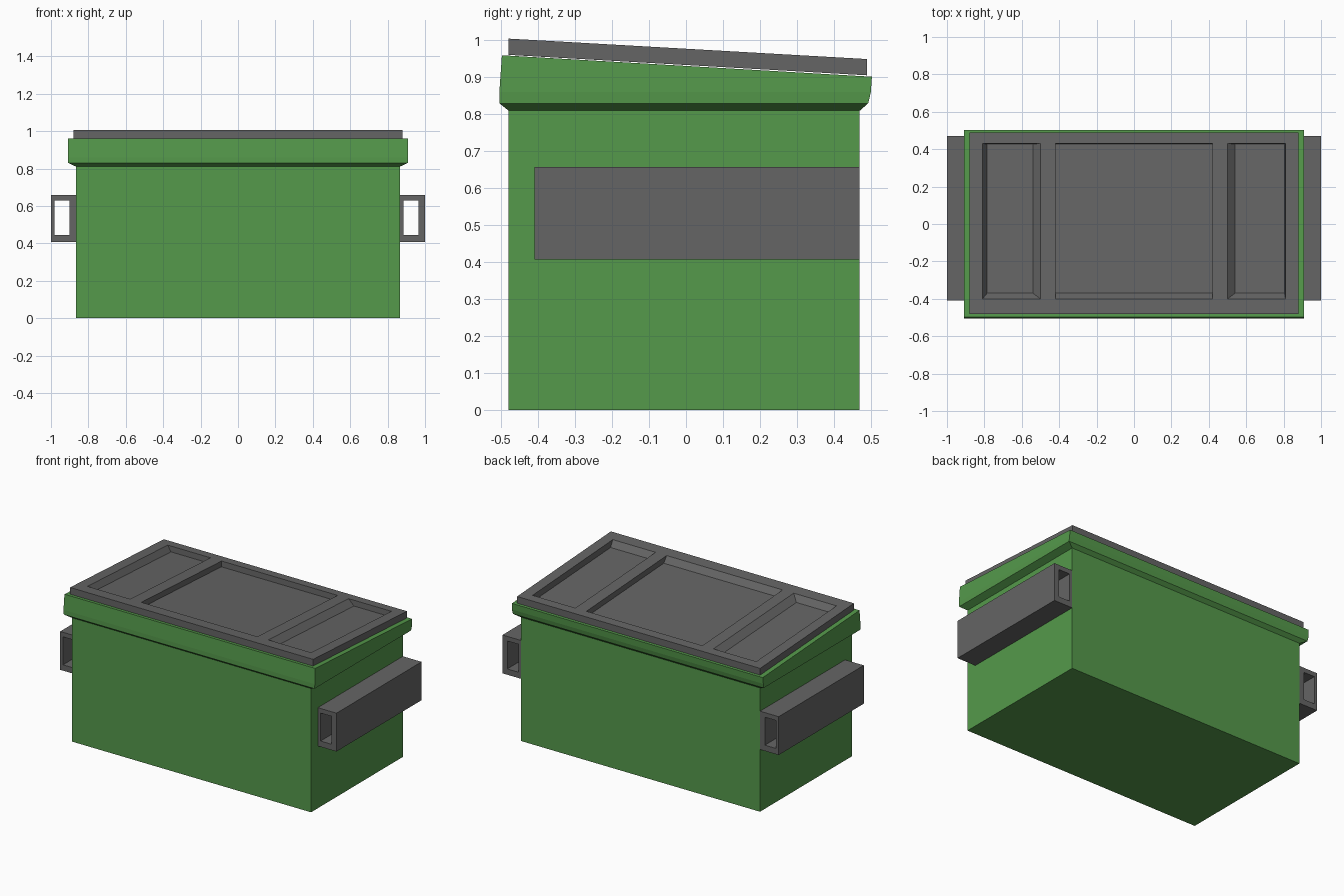
import bpy, bmesh

if "Cube" in bpy.data.objects:
    bpy.data.objects.remove(bpy.data.objects["Cube"])


def finish(bm, name, mat=None):
    bmesh.ops.remove_doubles(bm, verts=bm.verts, dist=0.0005)
    bmesh.ops.recalc_face_normals(bm, faces=bm.faces)
    me = bpy.data.meshes.new(name)
    bm.to_mesh(me)
    bm.free()
    ob = bpy.data.objects.new(name, me)
    bpy.context.collection.objects.link(ob)
    if mat:
        me.materials.append(mat)
    return ob


def material(name, rgb):
    m = bpy.data.materials.new(name)
    m.diffuse_color = (*rgb, 1)
    m.use_nodes = True
    m.node_tree.nodes["Principled BSDF"].inputs["Base Color"].default_value = m.diffuse_color
    return m


green = material("green_paint", (0.09, 0.32, 0.07))
grey = material("grey_plastic", (0.13, 0.13, 0.13))


def loop(bm, hx, y0, y1, z0, z1):
    """Rectangular ring: half width, front/back y, front/back height."""
    pts = [(-hx, y0, z0), (hx, y0, z0), (hx, y1, z1), (-hx, y1, z1)]
    return [bm.verts.new(p) for p in pts]


# Bin body: open shell lofted from rectangular rings, with flared sloping rim
bm = bmesh.new()
profile = [
    (0.865, -0.48, 0.47, 0.0, 0.0),
    (0.865, -0.48, 0.47, 0.81, 0.81),
    (0.908, -0.505, 0.493, 0.83, 0.83),
    (0.910, -0.505, 0.500, 0.86, 0.86),
    (0.908, -0.498, 0.503, 0.96, 0.902),
    (0.845, -0.46, 0.45, 0.957, 0.905),
    (0.845, -0.46, 0.45, 0.03, 0.03),
]
rings = [loop(bm, *p) for p in profile]
for a, b in zip(rings, rings[1:]):
    for i in range(4):
        j = (i + 1) % 4
        bm.faces.new((a[i], a[j], b[j], b[i]))
bm.faces.new(rings[0])
bm.faces.new(rings[-1])
finish(bm, "bin_body", green)

# Lid: sloping slab with three sunken panels separated by two flat ribs
XS = [-0.88, -0.81, -0.50, -0.42, 0.42, 0.50, 0.81, 0.88]
YS = [-0.48, -0.40, 0.43, 0.49]
THICK, DEPTH = 0.044, 0.037
# panel column -> floor left and right x
PANELS = {1: (-0.785, -0.54), 3: (-0.42, 0.42), 5: (0.54, 0.805)}

bm = bmesh.new()


def lid_point(x, y, drop=0.0):
    return bm.verts.new((x, y, 1.005 - 0.057 * (y + 0.48) - drop))


def rect(x0, x1, y0, y1, drop=0.0):
    return [lid_point(x, y, drop) for x, y in ((x0, y0), (x1, y0), (x1, y1), (x0, y1))]


def walls(a, b):
    for i in range(4):
        j = (i + 1) % 4
        bm.faces.new((a[i], a[j], b[j], b[i]))


for c in range(len(XS) - 1):
    for r in range(3):
        top = rect(XS[c], XS[c + 1], YS[r], YS[r + 1])
        if r == 1 and c in PANELS:
            floor = rect(*PANELS[c], -0.37, 0.428, DEPTH)
            walls(top, floor)
            bm.faces.new(floor)
        else:
            bm.faces.new(top)
for c in range(len(XS) - 1):
    for y in (YS[0], YS[-1]):
        bm.faces.new([lid_point(XS[c], y), lid_point(XS[c + 1], y),
                      lid_point(XS[c + 1], y, THICK), lid_point(XS[c], y, THICK)])
    bm.faces.new(rect(XS[c], XS[c + 1], YS[0], YS[-1], THICK))
for r in range(3):
    for x in (XS[0], XS[-1]):
        bm.faces.new([lid_point(x, YS[r]), lid_point(x, YS[r + 1]),
                      lid_point(x, YS[r + 1], THICK), lid_point(x, YS[r], THICK)])
finish(bm, "lid", grey)


# Fork pockets: rectangular tubes, the right one a shifted copy of the left
def fork_pocket(name, dx):
    bm = bmesh.new()

    def section(x0, x1, z0, z1, y):
        return [bm.verts.new((x + dx, y, z))
                for x, z in ((x0, z0), (x1, z0), (x1, z1), (x0, z1))]

    parts = [section(*s, y) for s, y in (
        ((-1.0, -0.865, 0.407, 0.658), -0.41), ((-1.0, -0.865, 0.407, 0.658), 0.47),
        ((-0.98, -0.90, 0.445, 0.628), 0.47), ((-0.98, -0.90, 0.445, 0.628), -0.41))]
    for k in range(4):
        a, b = parts[k], parts[(k + 1) % 4]
        for i in range(4):
            j = (i + 1) % 4
            bm.faces.new((a[i], a[j], b[j], b[i]))
    finish(bm, name, grey)


fork_pocket("left_fork_pocket", 0.0)
fork_pocket("right_fork_pocket", 1.865)
